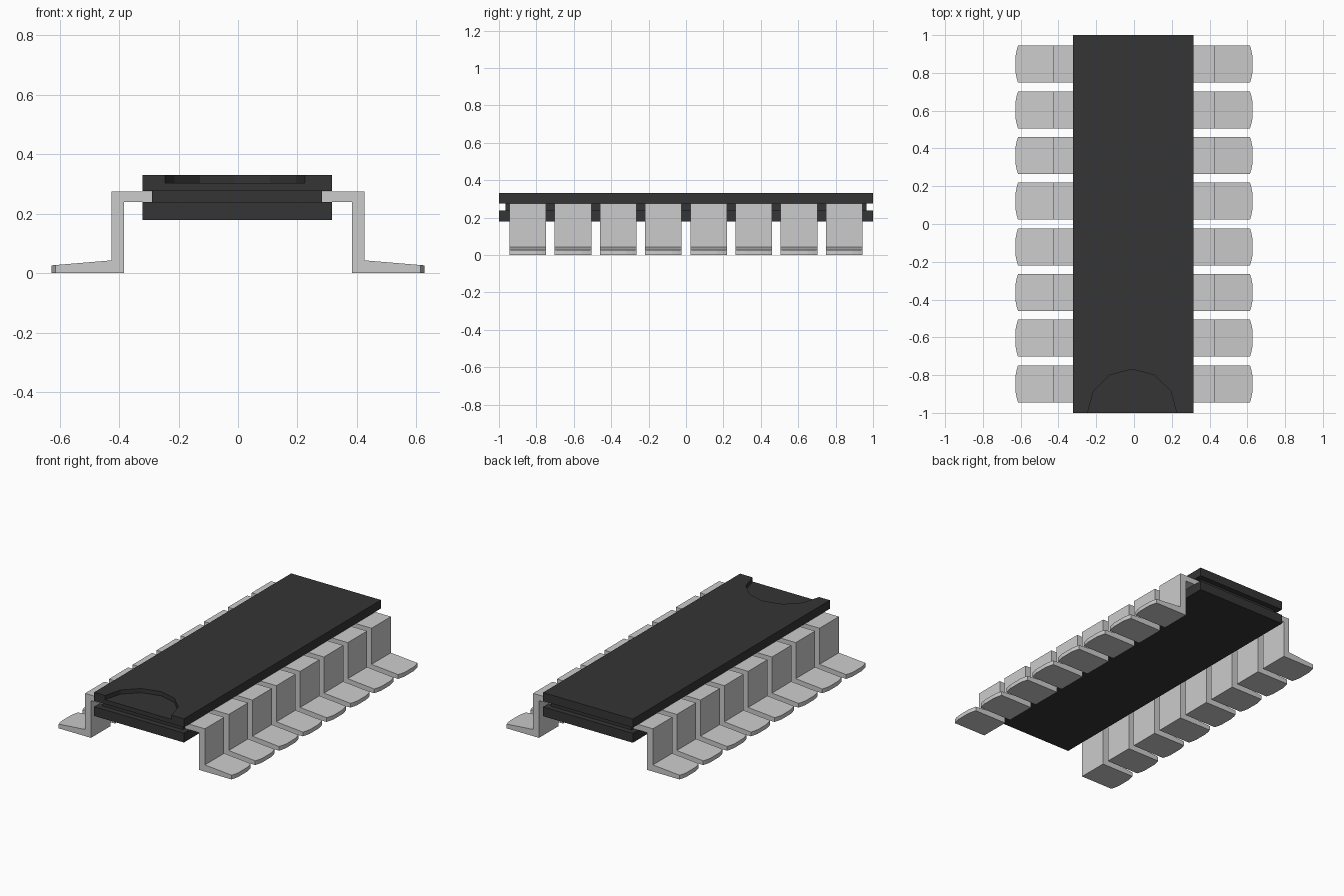
import bpy, bmesh
from math import cos, sin, pi

if "Cube" in bpy.data.objects:
    bpy.data.objects.remove(bpy.data.objects["Cube"])

dark = bpy.data.materials.new("dark_casing")
dark.diffuse_color = (0.035, 0.035, 0.035, 1)
dark.use_nodes = True
dark.node_tree.nodes["Principled BSDF"].inputs["Base Color"].default_value = dark.diffuse_color


def make_object(name, bm, mat=None):
    bmesh.ops.recalc_face_normals(bm, faces=bm.faces)
    mesh = bpy.data.meshes.new(name)
    bm.to_mesh(mesh)
    bm.free()
    obj = bpy.data.objects.new(name, mesh)
    bpy.context.collection.objects.link(obj)
    if mat:
        mesh.materials.append(mat)
    return obj


def plate(name, outline, z0, z1):
    """Extrude an XY outline from z0 to z1."""
    bm = bmesh.new()
    face = bm.faces.new([bm.verts.new((x, y, z0)) for x, y in outline])
    ext = bmesh.ops.extrude_face_region(bm, geom=[face])["geom"]
    verts = [g for g in ext if isinstance(g, bmesh.types.BMVert)]
    bmesh.ops.translate(bm, verts=verts, vec=(0, 0, z1 - z0))
    return make_object(name, bm, dark)


def rect(hx, hy, cx=-0.003):
    return [(cx - hx, -hy), (cx + hx, -hy), (cx + hx, hy), (cx - hx, hy)]


# Casing: lower slab, recessed core, and the two layers of the lid
plate("lower_slab", rect(0.319, 1.0), 0.179, 0.239)
plate("core", rect(0.286, 0.965), 0.239, 0.276)
plate("lid_base", rect(0.319, 1.0), 0.276, 0.304)

# Lid top with a faceted half-round notch at the front edge
notch = [(-0.01 + 0.236 * cos(pi * i / 6), -1 + 0.231 * sin(pi * i / 6))
         for i in range(7)]
lid = [(0.316, -1.0), (0.316, 1.0), (-0.322, 1.0), (-0.322, -1.0)]
plate("lid_top", lid + notch[::-1], 0.304, 0.331)


# Bent pins: side profile lofted across the width, with a rounded toe
def pin(name, side, cy):
    bm = bmesh.new()
    rings = []
    for y, tip in [(-0.098, 0.614), (-0.075, 0.621), (-0.045, 0.627),
                   (0.045, 0.627), (0.075, 0.621), (0.098, 0.614)]:
        toe_z = 0.043 - (tip - 0.426) * 0.083
        profile = [(0.283, 0.239), (0.384, 0.239), (0.384, 0), (tip, 0),
                   (tip, toe_z), (0.426, 0.043), (0.426, 0.275), (0.283, 0.275)]
        rings.append([bm.verts.new((side * x, cy + y, z)) for x, z in profile])
    for a, b in zip(rings, rings[1:]):
        for i in range(8):
            j = (i + 1) % 8
            bm.faces.new((a[i], a[j], b[j], b[i]))
    bm.faces.new(rings[0])
    bm.faces.new(rings[-1][::-1])
    make_object(name, bm)


for i in range(8):
    for label, side in (("left", -1), ("right", 1)):
        pin(f"{label}_pin_{i + 1}", side, -0.846 + i * 0.2417)
